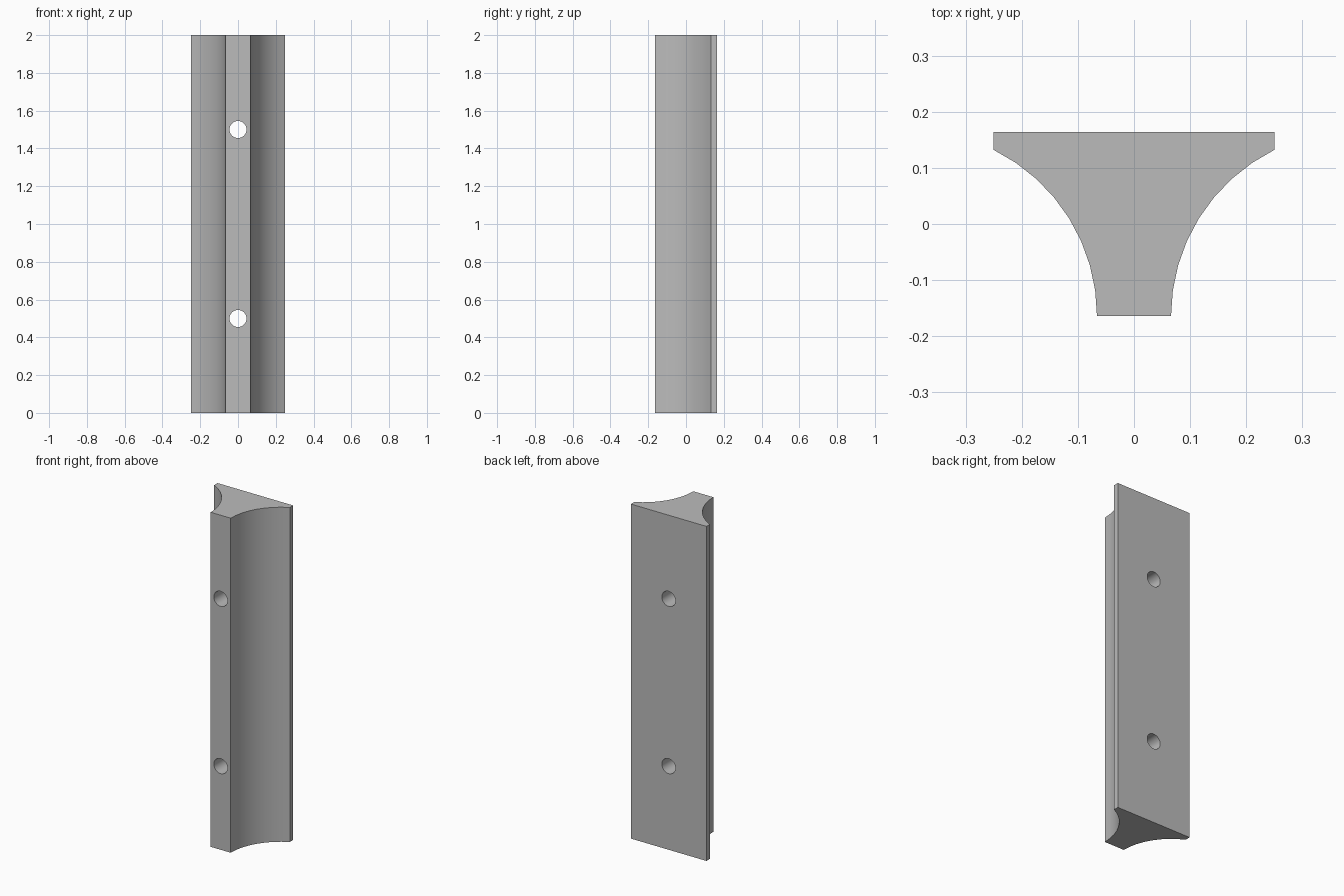
import bpy
import bmesh
from math import pi, cos, sin, acos, radians

default_cube = bpy.data.objects.get("Cube")
if default_cube:
    bpy.data.objects.remove(default_cube, do_unlink=True)

# Material
grey = bpy.data.materials.new("light grey")
grey.use_nodes = True
colour = (0.5, 0.5, 0.5, 1)
grey.diffuse_color = colour
grey.node_tree.nodes["Principled BSDF"].inputs["Base Color"].default_value = colour

HEIGHT = 2.0
BACK_HALF, FRONT_HALF = 0.25, 0.066    # half widths
BACK_Y, FRONT_Y, LIP_Y = 0.164, -0.164, 0.132
STEPS = 8

# Cove profile: a circular arc that leaves the front edge at a right angle
dx, dy = BACK_HALF - FRONT_HALF, LIP_Y - FRONT_Y
radius = (dx * dx + dy * dy) / (2 * dx)
centre_x = FRONT_HALF + radius
sweep = acos((radius - dx) / radius)
half = []
for i in range(STEPS + 1):
    a = pi - sweep * i / STEPS
    half.append((centre_x + radius * cos(a), FRONT_Y + radius * sin(a)))
half.append((BACK_HALF, BACK_Y))
outline = half + [(-x, y) for x, y in reversed(half)]

# Extruded body
bm = bmesh.new()
base = bm.faces.new([bm.verts.new((x, y, 0)) for x, y in outline])
top = bmesh.ops.extrude_face_region(bm, geom=[base])["geom"]
bmesh.ops.translate(bm, vec=(0, 0, HEIGHT),
                    verts=[v for v in top if isinstance(v, bmesh.types.BMVert)])
bmesh.ops.recalc_face_normals(bm, faces=bm.faces)
mesh = bpy.data.meshes.new("coved_rail")
bm.to_mesh(mesh)
bm.free()
mesh.materials.append(grey)
rail = bpy.data.objects.new("coved_rail", mesh)
bpy.context.collection.objects.link(rail)

# Screw holes drilled from front to back
for z in (0.5, 1.5):
    bpy.ops.mesh.primitive_cylinder_add(vertices=32, radius=0.045, depth=1,
                                        location=(0, 0, z), rotation=(pi / 2, 0, 0))
    drill = bpy.context.object
    drill.name = "hole_cutter"
    drill.hide_render = True
    drill.data.materials.append(grey)
    cut = rail.modifiers.new("hole", "BOOLEAN")
    cut.operation = "DIFFERENCE"
    cut.solver = "EXACT"
    cut.object = drill
    bpy.context.view_layer.objects.active = rail
    bpy.ops.object.modifier_apply(modifier=cut.name)
    bpy.data.objects.remove(drill, do_unlink=True)

# Smooth coves and bores, sharp edges elsewhere
bpy.ops.object.select_all(action="DESELECT")
rail.select_set(True)
bpy.context.view_layer.objects.active = rail
bpy.ops.object.shade_smooth_by_angle(angle=radians(30))
